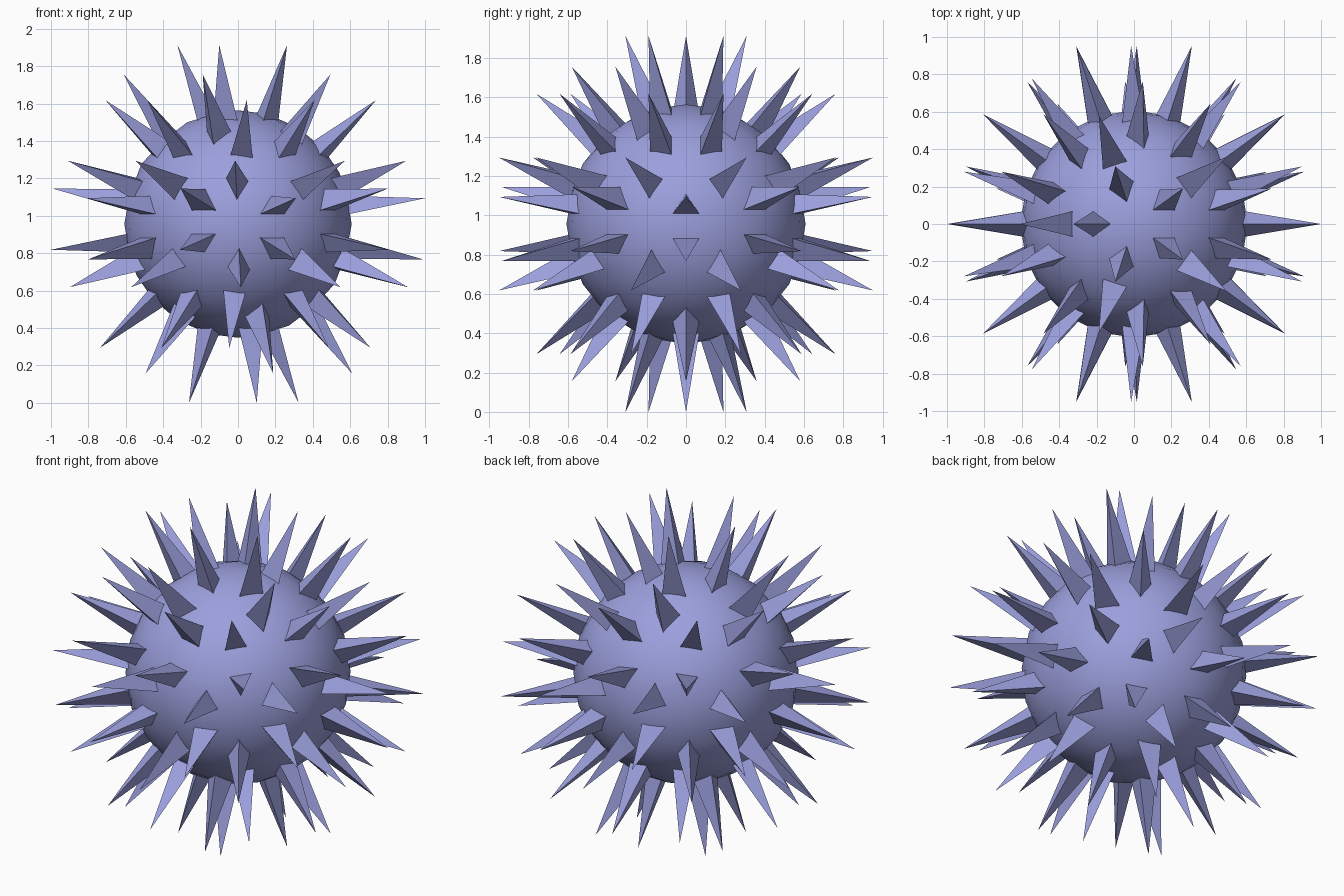
import bpy, bmesh

if "Cube" in bpy.data.objects:
    bpy.data.objects.remove(bpy.data.objects["Cube"])

CENTRE = (0, 0, 0.956)


def make_icosphere(name, subdivisions, radius, smooth=False, spike=0.0):
    bm = bmesh.new()
    bmesh.ops.create_icosphere(bm, subdivisions=subdivisions, radius=radius)
    bm.normal_update()
    if spike:
        # raise the middle of every face along its normal into a point
        bmesh.ops.poke(bm, faces=bm.faces[:], offset=spike, center_mode='MEAN',
                       use_relative_offset=False)
    for f in bm.faces:
        f.smooth = smooth
    mesh = bpy.data.meshes.new(name)
    bm.to_mesh(mesh)
    bm.free()
    obj = bpy.data.objects.new(name, mesh)
    obj.location = CENTRE
    bpy.context.collection.objects.link(obj)
    mat = bpy.data.materials.get("spiky_blue") or bpy.data.materials.new("spiky_blue")
    mat.diffuse_color = (0.33, 0.35, 0.72, 1)
    mat.use_nodes = True
    mat.node_tree.nodes["Principled BSDF"].inputs["Base Color"].default_value = mat.diffuse_color
    mesh.materials.append(mat)
    return obj


# round smooth body
make_icosphere("body", 3, 0.608, smooth=True)

# eighty three-sided spikes growing from a small hidden core
make_icosphere("spikes", 2, 0.356, spike=0.6736)
